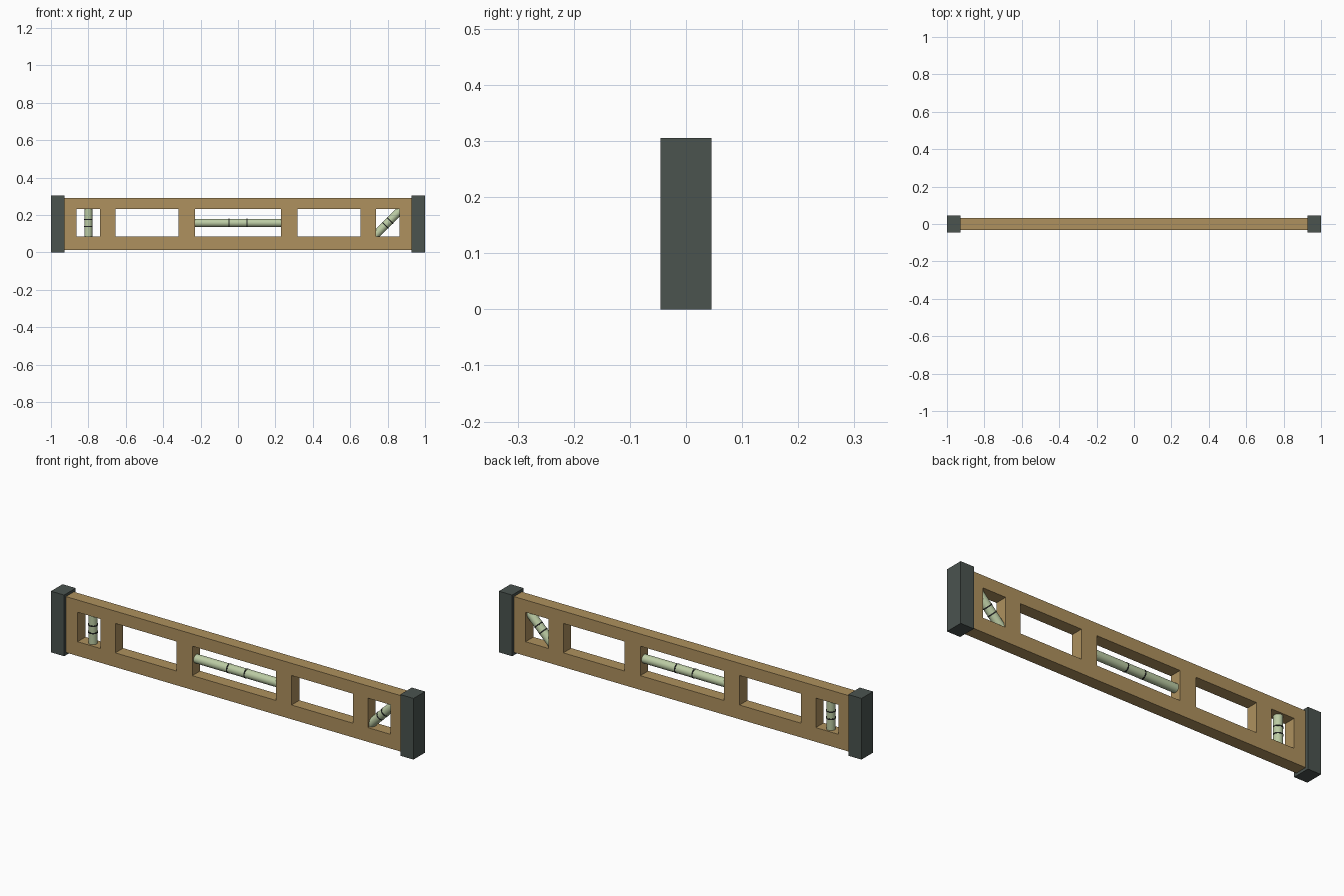
import bpy, bmesh, math
from mathutils import Vector

if "Cube" in bpy.data.objects:
    bpy.data.objects.remove(bpy.data.objects["Cube"])


def material(name, rgb):
    m = bpy.data.materials.new(name)
    m.diffuse_color = (*rgb, 1)
    m.use_nodes = True
    m.node_tree.nodes["Principled BSDF"].inputs["Base Color"].default_value = m.diffuse_color
    return m


TAN = material("tan_wood", (0.425, 0.283, 0.112))
DARK = material("dark_slate", (0.069, 0.087, 0.078))
GREEN = material("pale_green", (0.50, 0.60, 0.37))
BLACK = material("black", (0.015, 0.016, 0.016))
MID_Z = 0.1575


def make_object(name, bm, mat):
    bmesh.ops.recalc_face_normals(bm, faces=bm.faces)
    me = bpy.data.meshes.new(name)
    bm.to_mesh(me)
    bm.free()
    me.materials.append(mat)
    ob = bpy.data.objects.new(name, me)
    bpy.context.collection.objects.link(ob)
    return ob


def cylinder(name, centre, axis, length, radius, mat):
    bpy.ops.mesh.primitive_cylinder_add(vertices=24, radius=radius, depth=length, location=centre)
    ob = bpy.context.object
    ob.name = name
    ob.rotation_euler = axis.to_track_quat('Z', 'Y').to_euler()
    ob.data.materials.append(mat)
    bpy.ops.object.shade_smooth_by_angle(angle=math.radians(40))
    return ob


# Wooden frame: a grid of cells with five windows left open, then thickened
half = [0.23, 0.317, 0.655, 0.738, 0.863, 0.95]
xs = [-x for x in reversed(half)] + half
zs = [0.013, 0.084, 0.231, 0.292]
bm = bmesh.new()
grid = [[bm.verts.new((x, -0.031, z)) for z in zs] for x in xs]
for i in range(len(xs) - 1):
    for j in range(3):
        if j == 1 and i % 2 == 1:
            continue
        bm.faces.new((grid[i][j], grid[i + 1][j], grid[i + 1][j + 1], grid[i][j + 1]))
ext = bmesh.ops.extrude_face_region(bm, geom=bm.faces[:], use_keep_orig=True)
bmesh.ops.translate(bm, vec=(0, 0.062, 0),
                    verts=[g for g in ext["geom"] if isinstance(g, bmesh.types.BMVert)])
make_object("frame", bm, TAN)

# End caps
for side, name in ((-1, "left_end_cap"), (1, "right_end_cap")):
    bm = bmesh.new()
    bmesh.ops.create_cube(bm, size=1)
    for v in bm.verts:
        v.co = (side * 0.9635 + v.co.x * 0.073, v.co.y * 0.091, 0.1525 + v.co.z * 0.305)
    make_object(name, bm, DARK)

# Vials, each with a pair of marker rings
vials = [
    ("level_vial", 0.0, (1, 0, 0), 0.47, 0.048),
    ("plumb_vial", -0.8, (0, 0, 1), 0.16, 0.018),
    ("angle_vial", 0.8, (1, 0, 1), 0.20, 0.018),
]
for name, x, direction, length, gap in vials:
    centre = Vector((x, 0, MID_Z))
    axis = Vector(direction).normalized()
    cylinder(name, centre, axis, length, 0.0215, GREEN)
    for s in (-1, 1):
        cylinder(f"{name}_ring", centre + axis * gap * s, axis, 0.006, 0.0226, BLACK)
